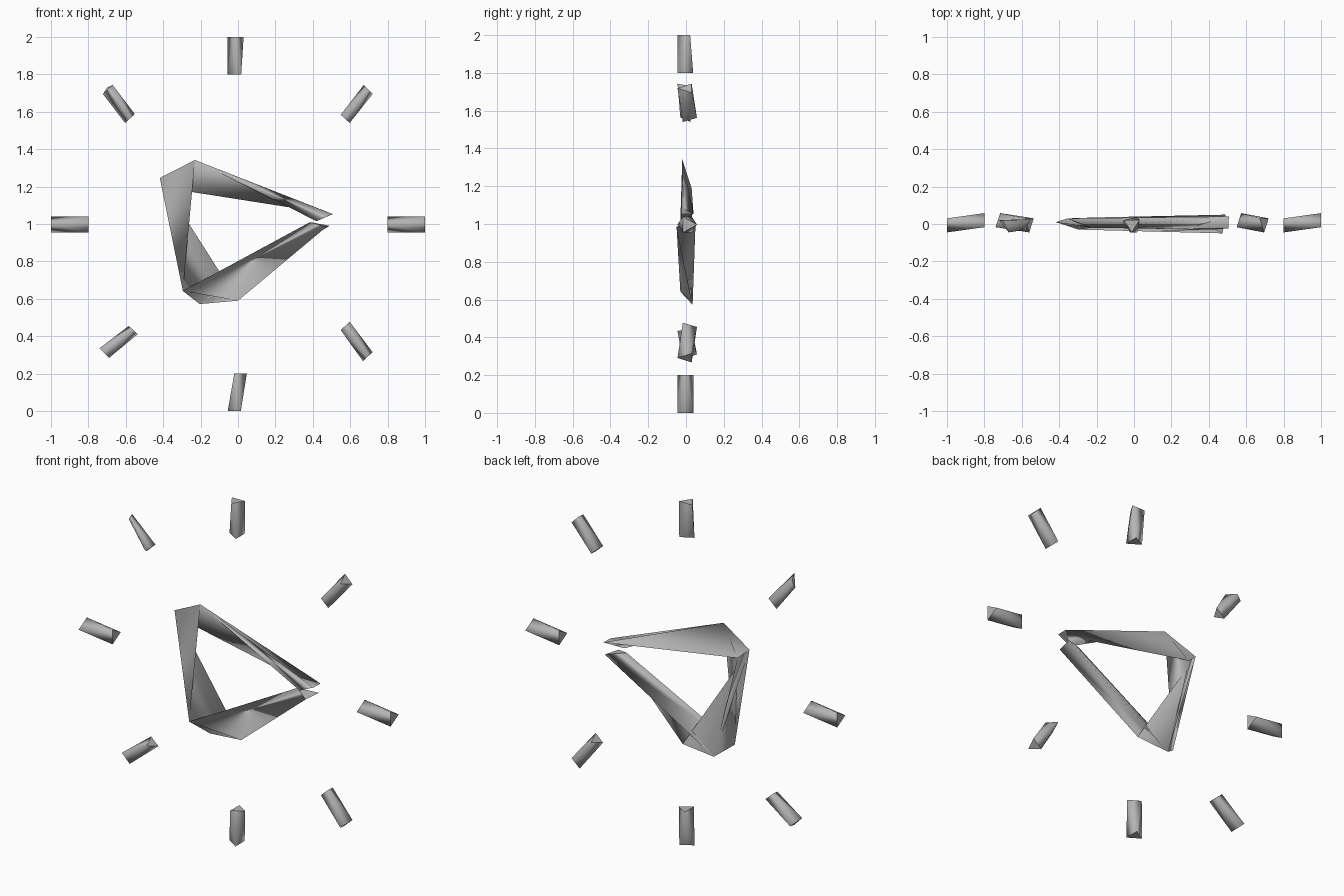
import bpy, bmesh
from mathutils import Vector

if "Cube" in bpy.data.objects:
    bpy.data.objects.remove(bpy.data.objects["Cube"])

grey = bpy.data.materials.new("grey")
grey.diffuse_color = (0.46, 0.46, 0.46, 1)
grey.use_nodes = True
grey.node_tree.nodes["Principled BSDF"].inputs["Base Color"].default_value = grey.diffuse_color


def finish(name, bm, rings):
    """Smooth the sides, keep the ring edges sharp."""
    bmesh.ops.recalc_face_normals(bm, faces=bm.faces)
    for e in bm.edges:
        e.smooth = not any(e.verts[0] in r and e.verts[1] in r for r in rings)
    for f in bm.faces:
        f.smooth = True
    me = bpy.data.meshes.new(name)
    bm.to_mesh(me)
    bm.free()
    me.materials.append(grey)
    ob = bpy.data.objects.new(name, me)
    bpy.context.collection.objects.link(ob)
    return ob


def loft(name, rings, leans):
    """Join triangular rings into one closed tube; lean picks the diagonal of each side."""
    bm = bmesh.new()
    vs = [[bm.verts.new(p) for p in ring] for ring in rings]
    for a, b, lean in zip(vs, vs[1:], leans):
        for lo, hi in ((0, 1), (1, 2), (0, 2)):
            if lean:
                bm.faces.new((a[lo], a[hi], b[lo]))
                bm.faces.new((a[hi], b[hi], b[lo]))
            else:
                bm.faces.new((a[lo], a[hi], b[hi]))
                bm.faces.new((a[lo], b[hi], b[lo]))
    bm.faces.new(vs[0])
    bm.faces.new(vs[-1])
    return finish(name, bm, vs)


def marker(name, *ends):
    """Short wedge: hull of two triangular ends."""
    bm = bmesh.new()
    vs = [[bm.verts.new(p) for p in end] for end in ends]
    bmesh.ops.convex_hull(bm, input=bm.verts[:])
    return finish(name, bm, vs)


def tri(x, z, ex, ez, base, apex):
    """Triangle with its base edge in the xz plane and its apex along y."""
    return [Vector((x - ex, base, z - ez)), Vector((x + ex, base, z + ez)),
            Vector((x, apex, z))]


FRONT = (0.03, -0.045)   # base y, apex y
BACK = (-0.017, 0.058)

# side markers
for name, low_x, high_x in (("left_marker", -1, -0.8), ("right_marker", 0.8, 1)):
    marker(name, tri(low_x, 0.997, 0, 0.043, *FRONT),
           tri(high_x, 0.997, 0, 0.043, *BACK))

# diagonal markers
marker("upper_right_marker", tri(0.573, 1.562, 0.024, -0.022, *BACK),
       tri(0.696, 1.719, 0.024, -0.024, *FRONT))
marker("lower_right_marker", tri(0.573, 0.455, 0.024, 0.022, *BACK),
       tri(0.694, 0.291, 0.026, 0.024, *FRONT))
marker("lower_left_marker", tri(-0.56, 0.433, 0.024, -0.022, *FRONT),
       tri(-0.715, 0.31, 0.025, -0.026, *BACK))
marker("upper_left_marker", tri(-0.578, 1.564, 0.026, 0.024, 0.025, -0.03),
       [(-0.722, 0.02, 1.695), (-0.67, -0.045, 1.743), (-0.7, 0.02, 1.73)])

# top and bottom markers
marker("top_marker",
       [(-0.055, 0.022, 2), (0.03, 0.022, 2), (-0.012, -0.045, 2)],
       [(0.017, -0.045, 1.8), (0.017, 0.038, 1.8), (-0.055, 0, 1.8)])
marker("bottom_marker",
       [(0.015, -0.045, 0), (0.015, 0.04, 0), (-0.055, 0, 0)],
       [(-0.02, -0.045, 0.2), (-0.02, 0.04, 0.2), (0.047, 0, 0.2)])

# open triangular frame, from upper tip round two corners to lower tip
loft("triangle_frame", [
    [(0.42, -0.03, 1.015), (0.507, 0.04, 1.053), (0.505, -0.023, 1.053)],
    [(-0.23, -0.02, 1.342), (-0.355, 0.03, 1.188), (-0.418, 0.01, 1.246)],
    [(-0.295, -0.03, 0.642), (-0.205, 0.035, 0.572), (0.0, 0.03, 0.59)],
    [(0.385, 0.0, 1.01), (0.49, 0.05, 0.99), (0.473, -0.05, 0.985)],
], (True, True, False))
